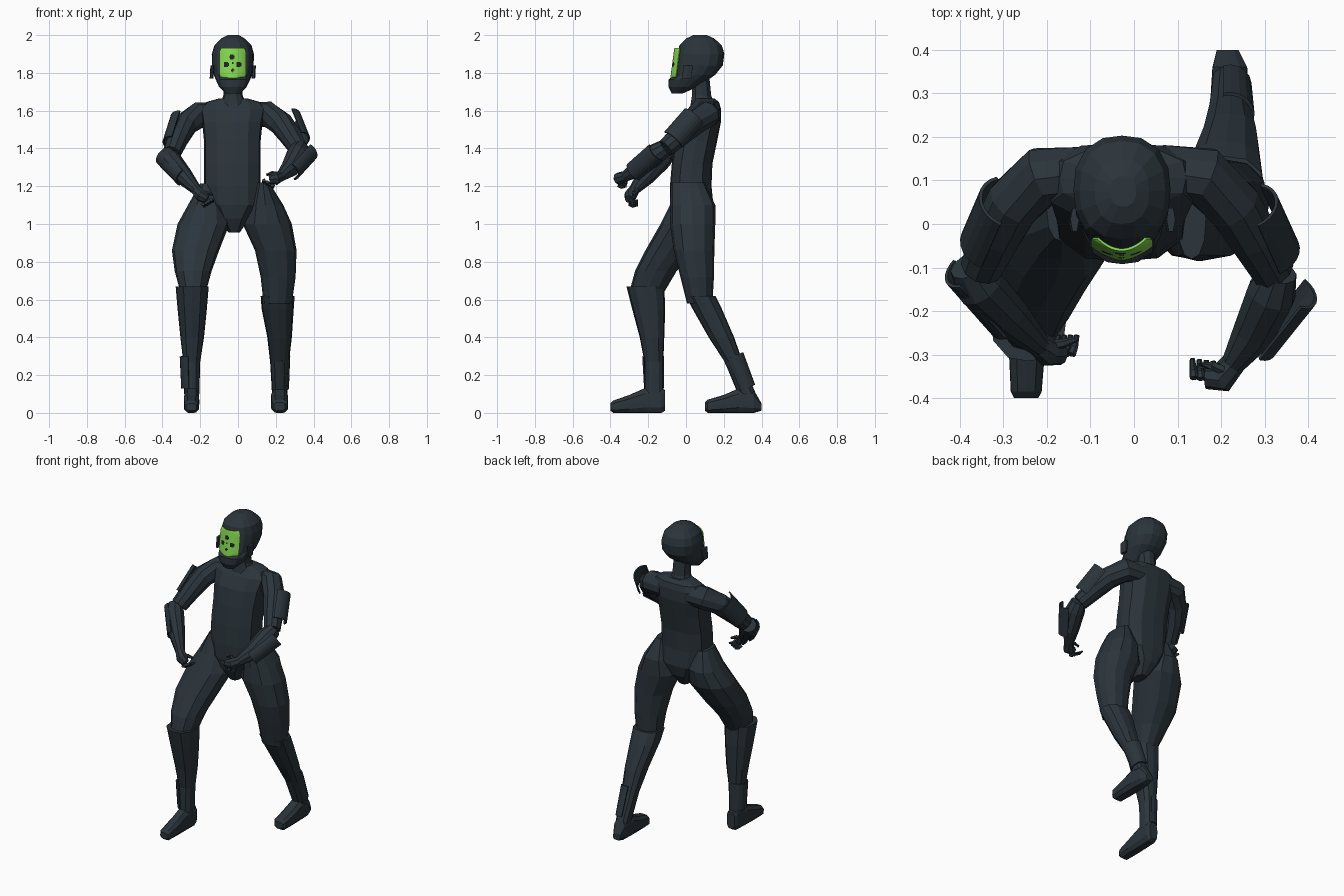
import bpy, bmesh, math
from mathutils import Vector


def material(name, rgb):
    m = bpy.data.materials.new(name)
    m.diffuse_color = (*rgb, 1)
    return m


SUIT = material("dark slate", (0.024, 0.035, 0.044))
GREEN = material("visor green", (0.24, 0.70, 0.08))
BLACK = material("mark black", (0.012, 0.018, 0.02))


def finish(bm, name, mats=(SUIT,)):
    bmesh.ops.recalc_face_normals(bm, faces=bm.faces)
    me = bpy.data.meshes.new(name)
    bm.to_mesh(me)
    bm.free()
    for m in mats:
        me.materials.append(m)
    ob = bpy.data.objects.new(name, me)
    bpy.context.collection.objects.link(ob)
    return ob


def skin(bm, rings, closed=True):
    """Bridge rings of points; closed rings also get end caps."""
    vs = [[bm.verts.new(p) for p in r] for r in rings]
    n = len(vs[0])
    for a, b in zip(vs, vs[1:]):
        for i in range(n if closed else n - 1):
            j = (i + 1) % n
            bm.faces.new((a[i], a[j], b[j], b[i]))
    if closed:
        bm.faces.new(vs[0])
        bm.faces.new(vs[-1])


def stack(name, rings, n=12, p=2.3, axis="z"):
    """Superellipse sections (pos, x0, x1, d0, d1) along z (d = y) or y (d = z)."""
    out = []
    for pos, x0, x1, d0, d1 in rings:
        ring = []
        for i in range(n):
            c, s = math.cos(2 * math.pi * i / n), math.sin(2 * math.pi * i / n)
            k = (abs(c) ** p + abs(s) ** p) ** (-1 / p)
            x = (x0 + x1) / 2 + (x1 - x0) / 2 * c * k
            d = (d0 + d1) / 2 + (d1 - d0) / 2 * s * k
            ring.append((x, d, pos) if axis == "z" else (x, pos, d))
        out.append(ring)
    bm = bmesh.new()
    skin(bm, out)
    return finish(bm, name)


def limb(name, pts, ref=(0, 0, 1), arc=None, n=10):
    """Round tube through (x, y, z, radius); with arc, an open shell facing ref."""
    P = [Vector(q[:3]) for q in pts]
    rings = []
    for i, c in enumerate(P):
        t = (P[min(i + 1, len(P) - 1)] - P[max(i - 1, 0)]).normalized()
        u = Vector(ref)
        u = (u - t * u.dot(t)).normalized()
        v = t.cross(u)
        if arc:
            ang = [arc * (2 * k / (n - 1) - 1) for k in range(n)]
        else:
            ang = [2 * math.pi * k / n for k in range(n)]
        rings.append([c + (u * math.cos(a) + v * math.sin(a)) * pts[i][3] for a in ang])
    bm = bmesh.new()
    skin(bm, rings, arc is None)
    ob = finish(bm, name)
    if arc:
        mod = ob.modifiers.new("thickness", "SOLIDIFY")
        mod.thickness = 0.008
        mod.offset = 0
    return ob


# Torso, pelvis and neck
stack("torso", [
    (0.955, -0.05, 0.01, -0.03, 0.07), (1.03, -0.11, 0.06, -0.07, 0.125),
    (1.10, -0.165, 0.12, -0.085, 0.145), (1.20, -0.18, 0.12, -0.085, 0.135),
    (1.32, -0.18, 0.12, -0.075, 0.14), (1.44, -0.18, 0.12, -0.055, 0.165),
    (1.54, -0.19, 0.13, -0.03, 0.185), (1.61, -0.20, 0.145, 0.01, 0.185),
    (1.645, -0.17, 0.12, 0.04, 0.175), (1.665, -0.10, 0.05, 0.05, 0.15)], p=3)
stack("neck", [(1.62, -0.10, 0.05, 0.02, 0.16), (1.68, -0.078, 0.025, 0.03, 0.135),
               (1.78, -0.075, 0.02, 0.03, 0.125)], n=10)

# Helmet and ear pads
stack("helmet", [
    (1.69, -0.065, 0.01, -0.075, -0.02), (1.725, -0.10, 0.045, -0.092, 0.06),
    (1.765, -0.118, 0.065, -0.092, 0.12), (1.79, -0.128, 0.073, -0.062, 0.155),
    (1.84, -0.138, 0.083, -0.055, 0.195), (1.90, -0.139, 0.084, -0.045, 0.203),
    (1.945, -0.125, 0.072, -0.035, 0.19), (1.982, -0.09, 0.035, 0.0, 0.15),
    (2.0, -0.055, 0.005, 0.04, 0.11)], n=16, p=2.4)
for side, x in (("left", 0.083), ("right", -0.138)):
    stack(side + "_ear_pad", [(1.77, x - .012, x + .008, -.02, .03),
                              (1.84, x - .008, x + .012, -.02, .04)], n=6)

# Curved visor; black marks are chosen by distance to a few spots
bm = bmesh.new()
NX, NZ = 28, 32
grid = []
for j in range(NZ + 1):
    f = j / NZ
    z = 1.772 + 0.16 * f
    w = 0.071 * (1 - abs(2 * f - 1) ** 8 * 0.2)
    row = []
    for i in range(NX + 1):
        s = 2 * i / NX - 1
        row.append((-0.028 + w * s, -0.083 + 0.021 * f + 0.028 * s * s, z))
    grid.append(row)
skin(bm, grid, False)
SPOTS = [(-0.032, 1.885, .014), (-0.062, 1.845, .014), (0.004, 1.845, .014),
         (-0.029, 1.852, .006), (-0.029, 1.813, .009)]
for f in bm.faces:
    c = f.calc_center_median()
    f.material_index = int(any(math.hypot(c.x - x, c.z - z) < r for x, z, r in SPOTS))
visor = finish(bm, "visor", (GREEN, BLACK))
mod = visor.modifiers.new("thickness", "SOLIDIFY")
mod.thickness = 0.006

# Right leg (forward)
stack("right_thigh", [
    (1.215, -0.20, -0.13, -0.04, 0.10), (1.10, -0.265, -0.07, -0.085, 0.15),
    (1.0, -0.32, -0.045, -0.135, 0.13), (0.86, -0.35, -0.10, -0.215, 0.04),
    (0.75, -0.335, -0.14, -0.27, -0.05), (0.64, -0.305, -0.17, -0.30, -0.115)])
stack("right_calf", [
    (0.67, -0.33, -0.155, -0.315, -0.115), (0.55, -0.32, -0.165, -0.285, -0.11),
    (0.40, -0.305, -0.18, -0.245, -0.115), (0.27, -0.29, -0.20, -0.22, -0.12),
    (0.10, -0.285, -0.205, -0.22, -0.12)], p=2.6)
stack("right_foot", [
    (-0.40, -0.275, -0.22, 0.012, 0.05), (-0.385, -0.283, -0.212, 0, 0.065),
    (-0.30, -0.287, -0.205, 0, 0.095), (-0.22, -0.285, -0.205, 0, 0.13),
    (-0.13, -0.28, -0.205, 0, 0.13), (-0.11, -0.27, -0.215, 0.012, 0.12)], p=4, axis="y")

# Left leg (trailing)
stack("left_thigh", [
    (1.22, 0.10, 0.165, -0.08, 0.10), (1.10, 0.05, 0.24, -0.085, 0.155),
    (1.0, 0.025, 0.285, -0.085, 0.155), (0.86, 0.09, 0.31, -0.065, 0.15),
    (0.72, 0.12, 0.305, -0.03, 0.148), (0.58, 0.135, 0.285, 0.005, 0.14)])
stack("left_calf", [
    (0.62, 0.12, 0.30, 0.0, 0.155), (0.55, 0.125, 0.295, 0.035, 0.19),
    (0.40, 0.155, 0.285, 0.12, 0.255), (0.27, 0.17, 0.27, 0.205, 0.30),
    (0.10, 0.18, 0.262, 0.275, 0.37)], p=2.6)
stack("left_foot", [
    (0.10, 0.19, 0.25, 0.012, 0.055), (0.115, 0.18, 0.262, 0, 0.07),
    (0.20, 0.175, 0.266, 0, 0.095), (0.28, 0.175, 0.264, 0, 0.13),
    (0.36, 0.18, 0.26, 0, 0.12), (0.40, 0.19, 0.24, 0.012, 0.05)], p=4, axis="y")

# Ankle guards
limb("right_ankle_guard", [(-.247, -.17, .13, .05), (-.25, -.175, .30, .055)], (-1, 0.3, 0), 1.6)
limb("left_ankle_guard", [(.22, .32, .13, .046), (.22, .25, .30, .053)], (1, 0.3, 0), 1.6)

# Arms
limb("right_upper_arm", [
    (-.12, .115, 1.58, .065), (-.21, .11, 1.575, .07), (-.275, .05, 1.53, .065),
    (-.315, -.02, 1.46, .06), (-.35, -.10, 1.375, .05)])
limb("right_forearm", [
    (-.38, -.095, 1.37, .045), (-.355, -.14, 1.335, .058), (-.29, -.21, 1.255, .05),
    (-.215, -.28, 1.175, .027)])
limb("left_upper_arm", [
    (.06, .12, 1.58, .065), (.16, .11, 1.58, .07), (.23, .04, 1.53, .065),
    (.275, -.03, 1.47, .06), (.32, -.11, 1.40, .05)])
limb("left_forearm", [
    (.33, -.11, 1.405, .045), (.315, -.16, 1.37, .058), (.275, -.25, 1.295, .05),
    (.225, -.325, 1.25, .027)])

# Arm plates
limb("right_upper_arm_plate", [(-.285, .05, 1.555, .07), (-.33, -.05, 1.42, .068)], (-1, 0, .1), 1.2)
limb("left_upper_arm_plate", [(.265, .04, 1.565, .065), (.315, -.07, 1.44, .065)], (1, 0, .1), 1.2)
limb("right_forearm_plate", [(-.385, -.10, 1.36, .055), (-.28, -.22, 1.25, .054)], (-1, -.5, -.2), 1.1)
limb("left_forearm_plate", [(.37, -.15, 1.385, .055), (.275, -.27, 1.28, .054)], (1, -.4, -.2), 1.2)


# Hands with curled fingers
def hand(side, palm, knuckle, step, curl, thumb):
    limb(side + "_palm", palm, n=8)
    for i in range(4):
        k = Vector(knuckle) + Vector(step) * i
        mid = k + Vector(curl) * 0.5 + Vector((0, -0.004, -0.008))
        tip = k + Vector(curl)
        limb(f"{side}_finger_{i + 1}", [(*k, .01), (*mid, .009), (*tip, .006)], (1, 0, 0.2), n=6)
    limb(side + "_thumb", thumb, (1, 0, 0.2), n=6)


hand("right", [(-.225, -.27, 1.185, .028), (-.195, -.295, 1.15, .034), (-.165, -.30, 1.13, .024)],
     (-.185, -.30, 1.105), (.014, 0, .008), (.012, .045, -.005),
     [(-.20, -.28, 1.165, .012), (-.165, -.275, 1.165, .011), (-.135, -.265, 1.155, .007)])
hand("left", [(.232, -.315, 1.255, .028), (.20, -.355, 1.24, .034), (.165, -.355, 1.235, .024)],
     (.186, -.36, 1.205), (-.016, .002, .009), (-.004, .045, -.005),
     [(.205, -.335, 1.265, .012), (.18, -.325, 1.27, .011), (.15, -.325, 1.26, .007)])
